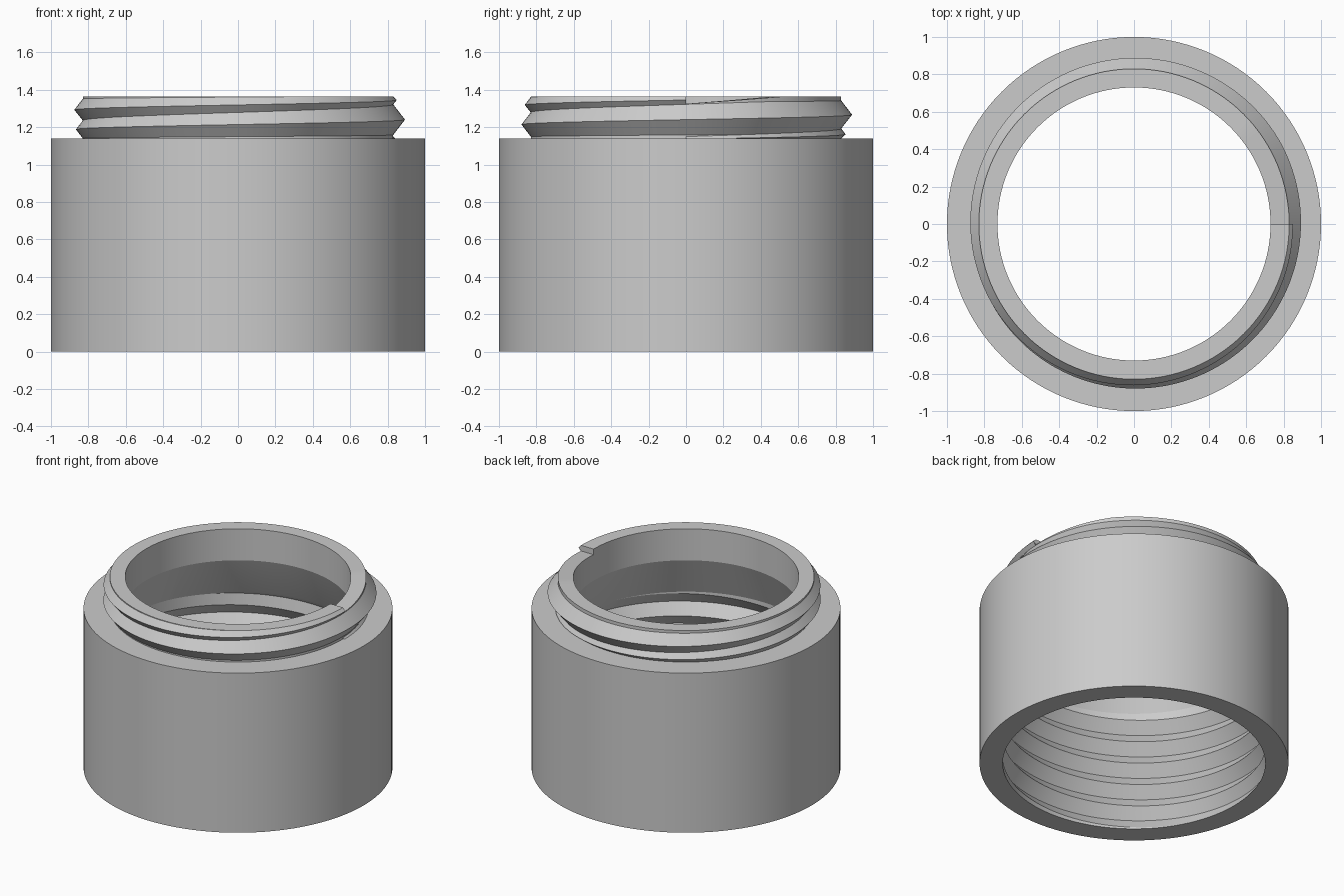
import bpy
import bmesh
from math import cos, sin, tau, radians

cube = bpy.data.objects.get("Cube")
if cube:
    bpy.data.objects.remove(cube)

SEGMENTS = 128
BODY_TOP, RIM_TOP = 1.14, 1.365
BORE, NECK, SOCKET = 0.73, 0.83, 0.85

# One plain grey material
grey = bpy.data.materials.new("light_grey")
grey.use_nodes = True
colour = (0.6, 0.6, 0.6, 1)
grey.diffuse_color = colour
grey.node_tree.nodes["Principled BSDF"].inputs["Base Color"].default_value = colour


def clamp(v, low, high):
    return max(low, min(high, v))


def sweep(name, profile, end_cap=None):
    """Turn a profile that changes with the angle around the z axis."""
    bm = bmesh.new()
    columns = []
    for i in range(SEGMENTS + 1):
        a = tau * i / SEGMENTS
        columns.append([bm.verts.new((r * cos(a), r * sin(a), z))
                        for r, z in profile(i / SEGMENTS)])
    for c, d in zip(columns, columns[1:]):
        for j in range(len(c) - 1):
            bm.faces.new((c[j], d[j], d[j + 1], c[j + 1]))
    if end_cap:
        bm.faces.new([bm.verts.new((r, 0, z)) for r, z in end_cap])
    bmesh.ops.remove_doubles(bm, verts=bm.verts[:], dist=0.0002)
    bmesh.ops.dissolve_degenerate(bm, edges=bm.edges[:], dist=0.0001)
    mesh = bpy.data.meshes.new(name)
    bm.to_mesh(mesh)
    bm.free()
    mesh.materials.append(grey)
    obj = bpy.data.objects.new(name, mesh)
    bpy.context.collection.objects.link(obj)
    bpy.ops.object.select_all(action='DESELECT')
    obj.select_set(True)
    bpy.context.view_layer.objects.active = obj
    bpy.ops.object.shade_smooth_by_angle(angle=radians(15))
    return obj


# Body: tapered throat, helical socket grooves, then the plain outer wall
PITCH, DEPTH, THREAD_TOP = 0.16, 0.06, 0.86


def body_profile(turn):
    points = [(BORE, BODY_TOP), (SOCKET, THREAD_TOP)]
    for k in range(6, -2, -1):
        root = PITCH * (k + turn) - 0.01
        fade = min(clamp(root / 0.1, 0, 1), clamp((THREAD_TOP - root) / 0.1, 0, 1))
        for r, z in ((SOCKET, root + PITCH / 2), (SOCKET + DEPTH * fade, root)):
            points.append((r, clamp(z, 0, THREAD_TOP)))
    return points + [(SOCKET, 0), (1, 0), (1, BODY_TOP), (NECK, BODY_TOP)]


# Neck: two turns of outer thread that swell and fade, under a stepped rim
def neck_profile(turn):
    top = RIM_TOP - 0.04 * max(0, 1 - turn * 9)
    points = [(NECK, BODY_TOP)]
    low = BODY_TOP
    for t in (turn, turn + 1):
        crest = 1.135 + 0.105 * t
        height = 0.067 - 0.052 * abs(t - 1.08)
        for r, z in ((NECK, crest - 1.3 * height), (NECK + height, crest),
                     (NECK, crest + 1.3 * height)):
            low = clamp(z, low, top)
            points.append((r, low))
    return points + [(NECK, top), (BORE, top), (BORE, BODY_TOP)]


rim_step = [(BORE, RIM_TOP), (BORE, 1.325), (NECK, 1.325),
            (NECK + 0.019, 1.345), (NECK, RIM_TOP)]
sweep("threaded_body", body_profile)
sweep("threaded_neck", neck_profile, rim_step[::-1])
